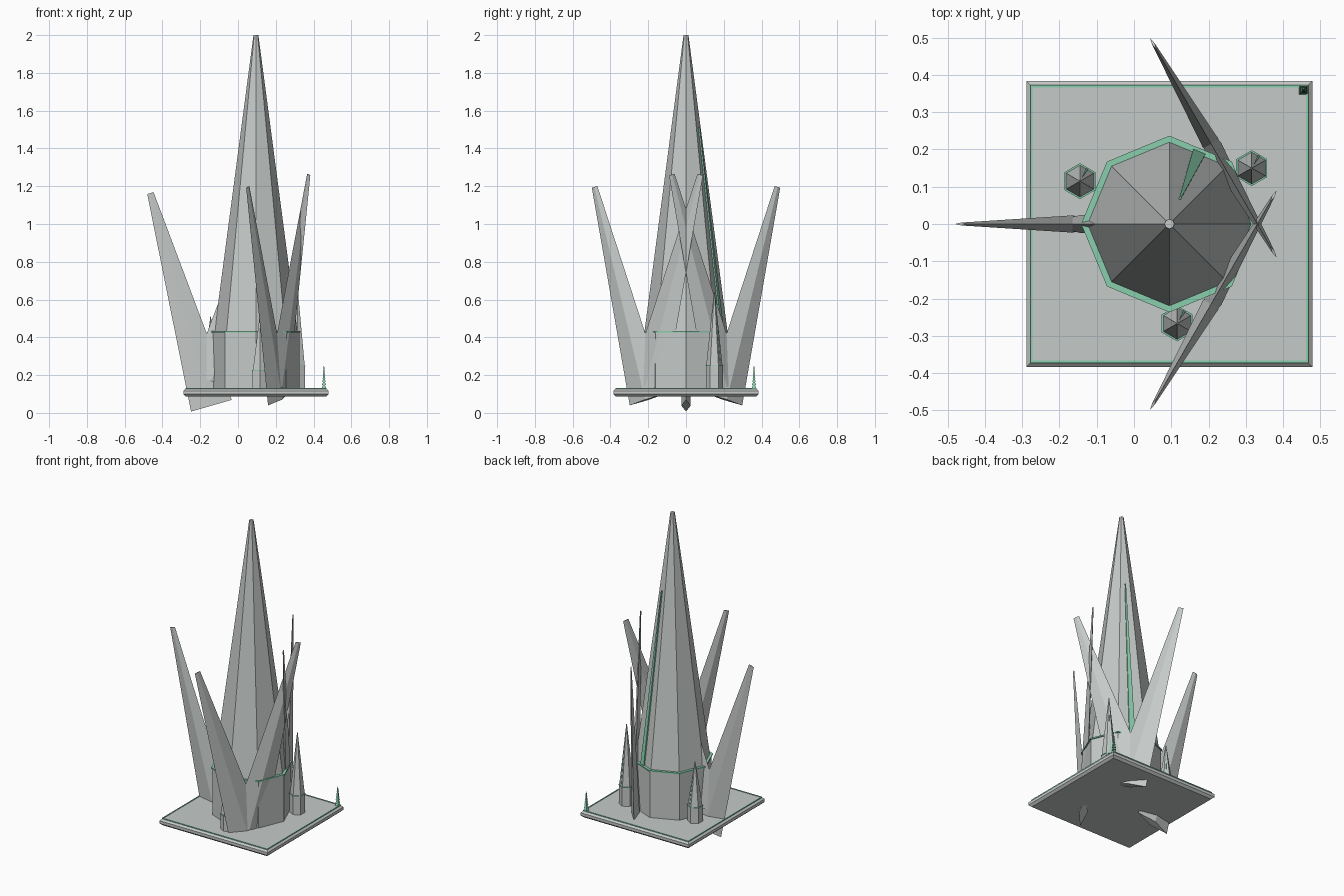
import bpy, math
from mathutils import Vector, Matrix

if "Cube" in bpy.data.objects:
    bpy.data.objects.remove(bpy.data.objects["Cube"])


def material(name, rgb):
    m = bpy.data.materials.new(name)
    m.diffuse_color = (*rgb, 1)
    m.use_nodes = True
    m.node_tree.nodes["Principled BSDF"].inputs["Base Color"].default_value = m.diffuse_color
    return m


GREY = material("pale grey", (0.56, 0.59, 0.58))
GREEN = material("mint green", (0.25, 0.62, 0.42))
CX = 0.095          # centre of tower and plate
TOP = 0.13          # top of the plate


def mesh_object(name, verts, faces, mat):
    me = bpy.data.meshes.new(name)
    me.from_pydata([tuple(v) for v in verts], [], faces)
    me.materials.append(mat)
    ob = bpy.data.objects.new(name, me)
    bpy.context.collection.objects.link(ob)
    return ob


def lathe(name, n, profile, mat, centre=(0, 0), start=0.0, matrix=None):
    """Stack of n-sided rings given as (radius, z), capped at both ends."""
    verts, faces = [], []
    for r, z in profile:
        for k in range(n):
            a = start + 2 * math.pi * k / n
            verts.append(Vector((centre[0] + r * math.cos(a),
                                 centre[1] + r * math.sin(a), z)))
    for j in range(len(profile) - 1):
        for k in range(n):
            k2 = (k + 1) % n
            faces.append((j * n + k, j * n + k2, (j + 1) * n + k2, (j + 1) * n + k))
    faces.append(tuple(reversed(range(n))))
    last = (len(profile) - 1) * n
    faces.append(tuple(range(last, last + n)))
    if matrix is not None:
        verts = [matrix @ v for v in verts]
    return mesh_object(name, verts, faces, mat)


def spire(name, x, y, n, start, r, ring_r, cone_r, tip_r, z_ring, z_tip, face_angle):
    # straight shaft, tapering roof, ring and a thin stripe on one roof face
    lathe(name + "_shaft", n, [(r, TOP - 0.01), (r, z_ring)], GREY, (x, y), start)
    lathe(name + "_roof", n, [(cone_r, z_ring), (tip_r, z_tip)], GREY, (x, y), start)
    t = 0.004 if r > 0.1 else 0.002
    lathe(name + "_ring", n, [(ring_r, z_ring - t), (ring_r, z_ring + t)],
          GREEN, (x, y), start)
    u = Vector((math.cos(face_angle), math.sin(face_angle), 0))
    side = Vector((-u.y, u.x, 0))
    c = math.cos(math.pi / n)
    f = 0.69
    low = Vector((x, y, z_ring)) + u * cone_r * c
    high = Vector((x, y, z_ring + f * (z_tip - z_ring))) + u * (cone_r + f * (tip_r - cone_r)) * c
    w = cone_r * 0.08
    out = u * cone_r * 0.035
    tri = [low - side * w, low + side * w, high + side * w * 0.15, high - side * w * 0.15]
    verts = [p - out * 0.5 for p in tri] + [p + out for p in tri]
    mesh_object(name + "_stripe", verts,
                [(3, 2, 1, 0), (4, 5, 6, 7), (0, 1, 5, 4), (1, 2, 6, 5),
                 (2, 3, 7, 6), (3, 0, 4, 7)], GREEN)


# chamfered square base plate
s2 = math.sqrt(2)
lathe("base_plate", 4, [(0.370 * s2, 0.086), (0.384 * s2, 0.099),
                        (0.384 * s2, 0.117), (0.370 * s2, TOP)],
      GREY, (CX, 0), math.pi / 4)

# thin green border inlaid along the plate edge
b_out, b_in, h = 0.373, 0.367, 0.003
for k in range(4):
    rot = Matrix.Translation((CX, 0, TOP)) @ Matrix.Rotation(k * math.pi / 2, 4, 'Z')
    quad = [(-b_out, -b_out), (b_out, -b_out), (b_in, -b_in), (-b_in, -b_in)]
    vs = [rot @ Vector((px, py, z)) for z in (-0.004, h) for px, py in quad]
    mesh_object("plate_border", vs,
                [(3, 2, 1, 0), (4, 5, 6, 7), (0, 1, 5, 4), (1, 2, 6, 5),
                 (2, 3, 7, 6), (3, 0, 4, 7)], GREEN)

# main eight-sided tower
spire("main_tower", CX, 0, 8, 0, 0.23, 0.237, 0.22, 0.013, 0.43, 2.0,
      math.radians(67.5))

# three small six-sided towers
for x, y, zr, zt in ((-0.145, 0.115, 0.23, 0.51), (0.316, 0.15, 0.25, 0.64),
                     (0.116, -0.267, 0.225, 0.51)):
    spire("small_tower", x, y, 6, math.pi / 6, 0.045, 0.048, 0.043, 0.002, zr, zt,
          math.radians(60))

# leaning blades: a pair with opposite leans at each of three points
TILT, LENGTH = math.radians(16), 1.171
for deg in (180, 60, -60):
    a = math.radians(deg)
    px, py = CX + 0.236 * math.cos(a), 0.236 * math.sin(a)
    for flip in (0, math.pi):
        heading = math.pi - a + (math.pi if deg == 180 else 0) + flip
        z = 0.038 + 0.065 * (1 + math.cos(heading))
        m = (Matrix.Translation((px, py, z)) @ Matrix.Rotation(heading, 4, 'Z')
             @ Matrix.Rotation(TILT, 4, 'Y') @ Matrix.Diagonal((1, 0.22, 1, 1)))
        lathe("leaning_blade", 4, [(0.112, 0), (0.0175, LENGTH)], GREY, matrix=m)

# tiny tiered tree in the corner
tiers = []
for i in range(7):
    w = 0.017 * (1 - i / 8)
    z = TOP + 0.017 * i
    tiers += [(w, z), (w * 0.45, z + 0.017)]
tiers[-1] = (0.001, 0.25)
lathe("corner_tree", 4, tiers, GREEN, (0.455, 0.36), math.pi / 4)
